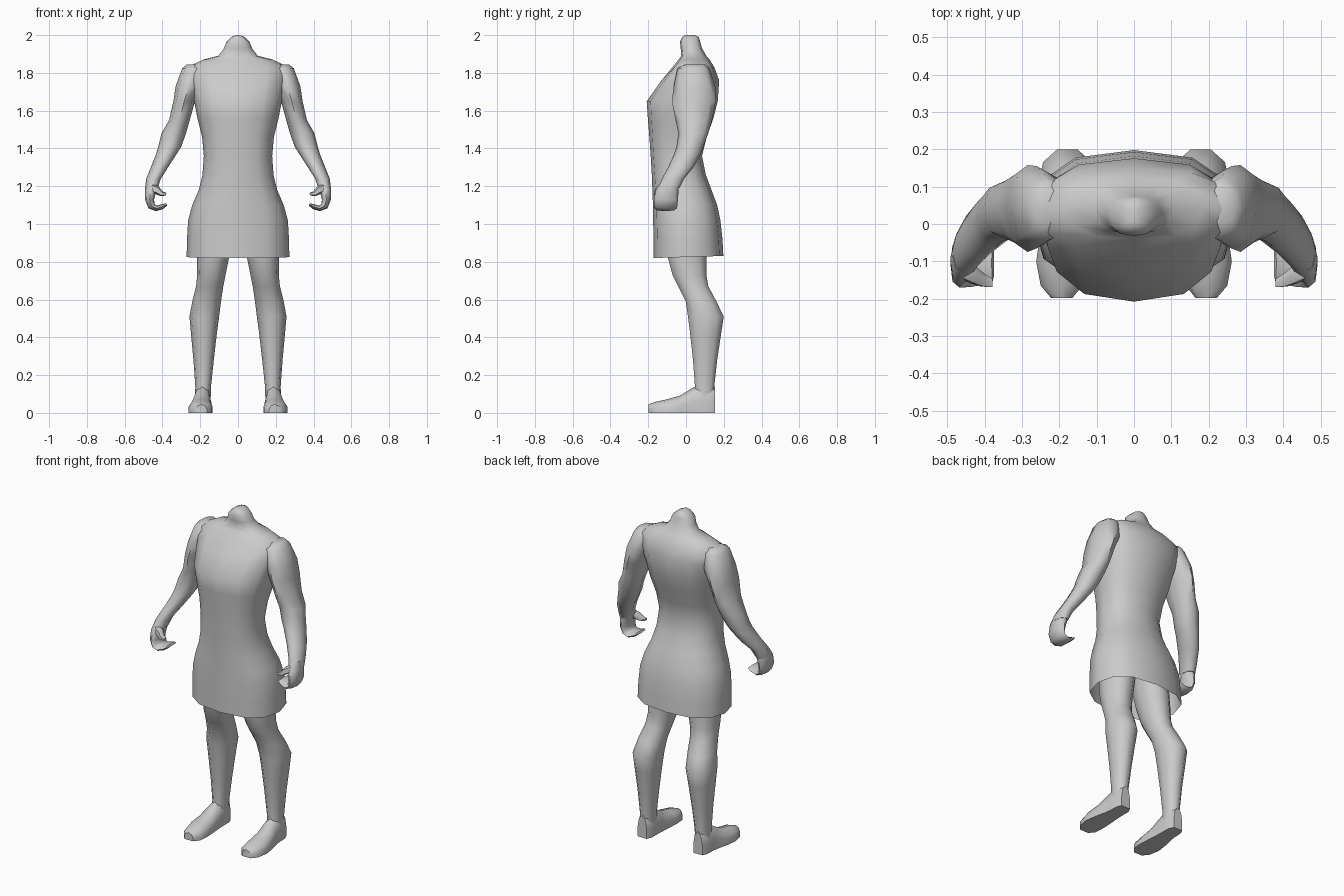
import bpy, bmesh, math
from mathutils import Vector

grey = bpy.data.materials.new("plain grey")
grey.diffuse_color = (0.6, 0.6, 0.6, 1)


def ellipse(n, power):
    """Unit superellipse points; a power below 1 makes it boxier."""
    pts = []
    for i in range(n):
        a = 2 * math.pi * i / n
        c, s = math.cos(a), math.sin(a)
        pts.append((math.copysign(abs(c) ** power, c), math.copysign(abs(s) ** power, s)))
    return pts


def skin(name, rings, mirror=True, cap_start=True, cap_end=True, angle=60):
    """Join rings of points into a smooth surface."""
    bm = bmesh.new()
    loops = [[bm.verts.new(p) for p in r] for r in rings]
    n = len(loops[0])
    for a, b in zip(loops, loops[1:]):
        for i in range(n):
            j = (i + 1) % n
            bm.faces.new((a[i], a[j], b[j], b[i]))
    if cap_start:
        bm.faces.new(loops[0][::-1])
    if cap_end:
        bm.faces.new(loops[-1])
    bmesh.ops.recalc_face_normals(bm, faces=bm.faces)
    me = bpy.data.meshes.new(name)
    bm.to_mesh(me)
    bm.free()
    me.materials.append(grey)
    ob = bpy.data.objects.new(name, me)
    bpy.context.collection.objects.link(ob)
    if mirror:
        ob.modifiers.new("mirror", 'MIRROR')
    bpy.ops.object.select_all(action='DESELECT')
    ob.select_set(True)
    bpy.context.view_layer.objects.active = ob
    bpy.ops.object.shade_smooth_by_angle(angle=math.radians(angle))
    return ob


def stack(rows, n=10, power=0.9):
    """Level rings from rows of z, x0, x1, y0, y1."""
    return [[((x0 + x1) / 2 + c * (x1 - x0) / 2, (y0 + y1) / 2 + s * (y1 - y0) / 2, z)
             for c, s in ellipse(n, power)] for z, x0, x1, y0, y1 in rows]


def curl(rows, n=8):
    """Rings along a path in the xz plane from rows of x, y, z, thickness, half depth."""
    pts = [Vector(r[:3]) for r in rows]
    rings = []
    for i, (p, r) in enumerate(zip(pts, rows)):
        d = pts[min(i + 1, len(pts) - 1)] - pts[max(i - 1, 0)]
        side = Vector((d.z, 0, -d.x)).normalized()
        rings.append([p + side * c * r[3] + Vector((0, s * r[4], 0)) for c, s in ellipse(n, 0.8)])
    return rings


# Dress and neck: z, half width, front, back
body = [(0.825, 0.272, -0.172, 0.198), (0.92, 0.270, -0.172, 0.193), (1.02, 0.264, -0.174, 0.182),
        (1.10, 0.242, -0.175, 0.165), (1.18, 0.208, -0.178, 0.135), (1.26, 0.188, -0.181, 0.105),
        (1.36, 0.181, -0.187, 0.085), (1.46, 0.190, -0.194, 0.110), (1.56, 0.215, -0.202, 0.145),
        (1.65, 0.232, -0.208, 0.168), (1.76, 0.258, -0.130, 0.176), (1.83, 0.268, -0.072, 0.150),
        (1.87, 0.185, -0.040, 0.125), (1.89, 0.105, -0.025, 0.108), (1.93, 0.074, -0.028, 0.085),
        (1.965, 0.062, -0.032, 0.075), (1.99, 0.034, -0.020, 0.068), (2.0, 0.012, -0.004, 0.045)]
rings = stack([(z, -w, w, f, b) for z, w, f, b in body], 12, 0.8)
# Hem dips at the front
rings[0] = [(x, y, z + 0.03 * y) for x, y, z in rings[0]]
skin("dress_and_neck", rings, mirror=False, cap_start=False)

# Arms
skin("arm", stack([
    (1.845, 0.20, 0.27, 0.00, 0.10), (1.825, 0.17, 0.295, -0.045, 0.125),
    (1.73, 0.19, 0.330, -0.065, 0.155), (1.65, 0.228, 0.342, -0.075, 0.158),
    (1.55, 0.255, 0.365, -0.055, 0.138), (1.48, 0.275, 0.405, -0.040, 0.118),
    (1.41, 0.300, 0.422, -0.050, 0.092), (1.37, 0.325, 0.434, -0.063, 0.078),
    (1.30, 0.370, 0.462, -0.095, 0.040), (1.24, 0.408, 0.486, -0.128, -0.010),
    (1.19, 0.425, 0.492, -0.148, -0.035)], 8))

# Hands: curled fingers and a thumb
skin("hand", curl([
    (0.452, -0.085, 1.225, 0.034, 0.045), (0.462, -0.100, 1.18, 0.030, 0.060),
    (0.468, -0.106, 1.13, 0.024, 0.064), (0.458, -0.108, 1.095, 0.020, 0.062),
    (0.432, -0.108, 1.083, 0.015, 0.060), (0.402, -0.106, 1.091, 0.013, 0.056),
    (0.378, -0.104, 1.104, 0.007, 0.048)]))
skin("thumb", curl([
    (0.460, -0.120, 1.190, 0.026, 0.030), (0.430, -0.137, 1.180, 0.022, 0.026),
    (0.405, -0.150, 1.160, 0.014, 0.020), (0.380, -0.158, 1.158, 0.007, 0.012)], 6))

# Legs
skin("leg", stack([
    (1.05, 0.005, 0.205, -0.13, 0.11), (0.82, 0.048, 0.216, -0.10, 0.112),
    (0.73, 0.066, 0.216, -0.075, 0.112), (0.67, 0.078, 0.222, -0.045, 0.122),
    (0.59, 0.090, 0.242, -0.005, 0.165), (0.51, 0.100, 0.257, 0.006, 0.204),
    (0.42, 0.112, 0.249, 0.018, 0.190), (0.28, 0.128, 0.236, 0.034, 0.168),
    (0.14, 0.143, 0.226, 0.045, 0.152), (0.06, 0.145, 0.228, 0.04, 0.150)]))

# Feet: rows of y, x0, x1, top; flat soles
section = [(-1, 0), (-1, 0.45), (-0.72, 0.82), (0, 1), (0.72, 0.82), (1, 0.45), (1, 0)]
foot = [(-0.198, 0.165, 0.222, 0.045), (-0.165, 0.138, 0.250, 0.058), (-0.10, 0.134, 0.262, 0.072),
        (-0.03, 0.138, 0.252, 0.092), (0.03, 0.142, 0.238, 0.130), (0.07, 0.144, 0.232, 0.150),
        (0.125, 0.144, 0.230, 0.150), (0.154, 0.158, 0.218, 0.135)]
skin("foot", [[((x0 + x1) / 2 + u * (x1 - x0) / 2, y, t * h) for u, t in section]
              for y, x0, x1, h in foot], angle=50)
